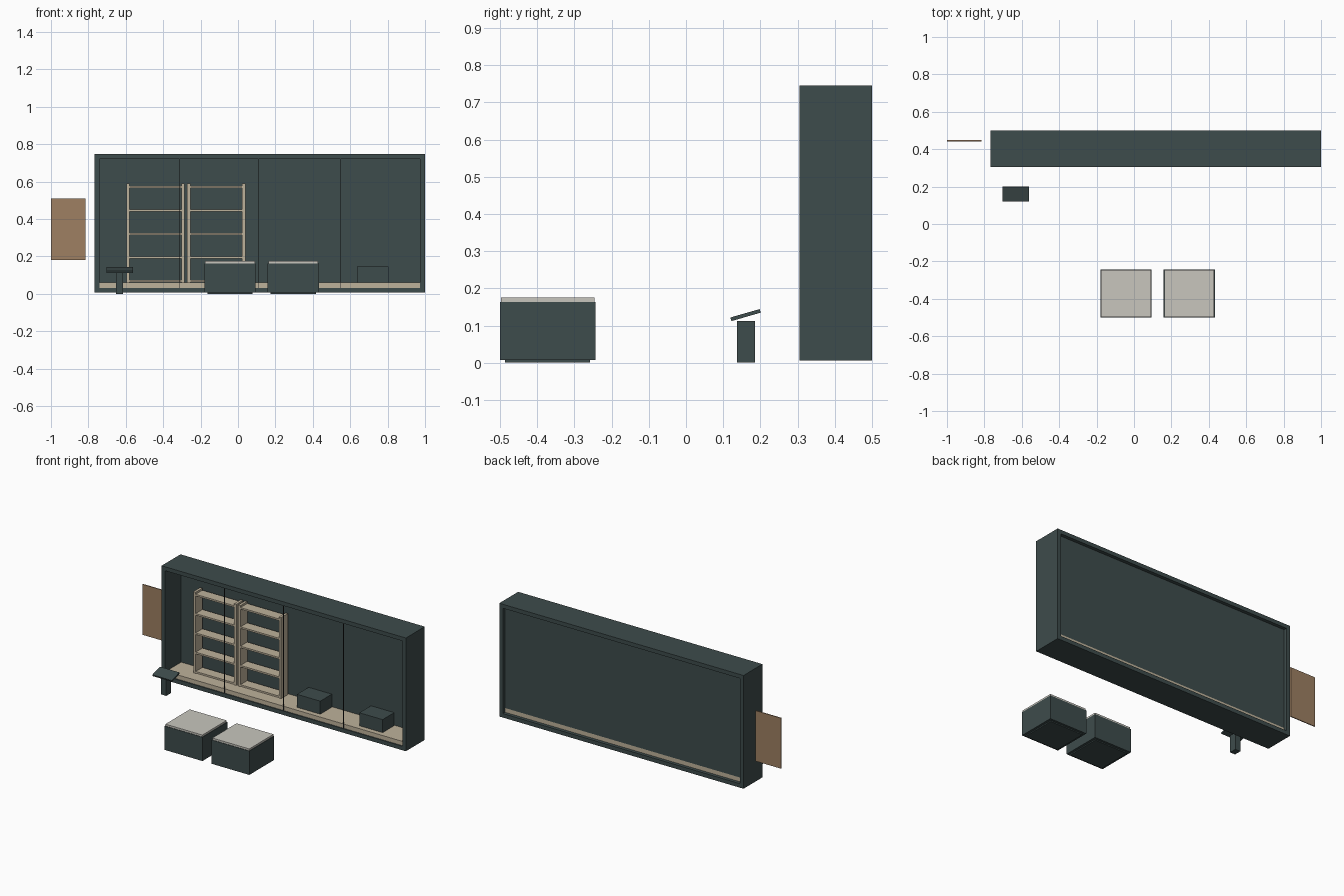
import bpy
import math

cube = bpy.data.objects.get("Cube")
if cube:
    bpy.data.objects.remove(cube, do_unlink=True)


def material(name, r, g, b):
    m = bpy.data.materials.new(name)
    m.use_nodes = True
    m.diffuse_color = (r, g, b, 1)
    m.node_tree.nodes["Principled BSDF"].inputs["Base Color"].default_value = (r, g, b, 1)
    return m


slate = material("dark slate", 0.048, 0.072, 0.072)
beige = material("beige wood", 0.515, 0.445, 0.328)
brown = material("brown board", 0.342, 0.216, 0.122)
pale = material("pale grey top", 0.578, 0.565, 0.515)
seam = material("dark seam", 0.025, 0.025, 0.025)


def box(name, mat, x, y, z, tilt=0):
    """Box from (min, max) pairs on each axis, optionally tilted about x."""
    bpy.ops.mesh.primitive_cube_add(size=1, location=[sum(p) / 2 for p in (x, y, z)])
    ob = bpy.context.object
    ob.name = name
    size = [p[1] - p[0] for p in (x, y, z)]
    for v in ob.data.vertices:
        v.co = [c * s for c, s in zip(v.co, size)]
    ob.rotation_euler.x = tilt
    ob.data.materials.append(mat)
    return ob


# Display case: open frame, back panel and raised floor
left, right, front, back = -0.766, 1.0, 0.305, 0.5
bottom, top, wall = 0.006, 0.746, 0.026
inner_x = (left + wall, right - wall)
depth = (front, back)
box("case_base", slate, (left, right), depth, (bottom, bottom + wall))
box("case_roof", slate, (left, right), depth, (top - wall, top))
inner_z = (bottom + wall, top - wall)
box("case_right_wall", slate, (left, inner_x[0]), depth, inner_z)
box("case_left_wall", slate, (inner_x[1], right), depth, inner_z)
box("case_back_panel", slate, inner_x, (0.47, 0.478), (0.06, inner_z[1]))
box("case_floor", beige, inner_x, (0.312, 0.478), (inner_z[0], 0.06))

# Thin vertical joints across the case opening
for i, x in enumerate((-0.315, 0.112, 0.546)):
    box(f"case_joint_{i + 1}", seam, (x - 0.0015, x + 0.0015), (0.308, 0.311), inner_z)

# Two shelf units
for unit, x0 in enumerate((-0.596, -0.272), 1):
    x1, t = x0 + 0.311, 0.017
    shelf_y = (0.39, 0.46)
    for side, a in (("right", x0), ("left", x1 - t)):
        box(f"shelf_unit_{unit}_{side}_side", beige, (a, a + t), shelf_y, (0.06, 0.59))
    for i in range(5):
        z = 0.062 + i * 0.126
        box(f"shelf_unit_{unit}_shelf_{i + 1}", beige, (x0 + t, x1 - t), shelf_y, (z, z + 0.011))

# Display blocks on the case floor
for i, x in enumerate((0.185, 0.636)):
    box(f"display_block_{i + 1}", slate, (x, x + 0.168), (0.345, 0.465), (0.06, 0.145))

# Two low benches with pale tops and recessed feet
for i, x in enumerate((-0.18, 0.159)):
    w = x + 0.273
    box(f"bench_{i + 1}_body", slate, (x, w), (-0.5, -0.243), (0.007, 0.163))
    box(f"bench_{i + 1}_top", pale, (x + 0.003, w - 0.003), (-0.497, -0.246), (0.163, 0.175))
    box(f"bench_{i + 1}_foot", slate, (x + 0.016, w - 0.016), (-0.487, -0.258), (0, 0.007))

# Reading stand with a sloping plate
box("stand_post", slate, (-0.653, -0.615), (0.137, 0.185), (0, 0.112))
box("stand_plate", slate, (-0.703, -0.562), (0.119, 0.201), (0.123, 0.133), math.radians(16))

# Thin upright board beside the case
box("side_board", brown, (-1.0, -0.816), (0.442, 0.448), (0.18, 0.51))
